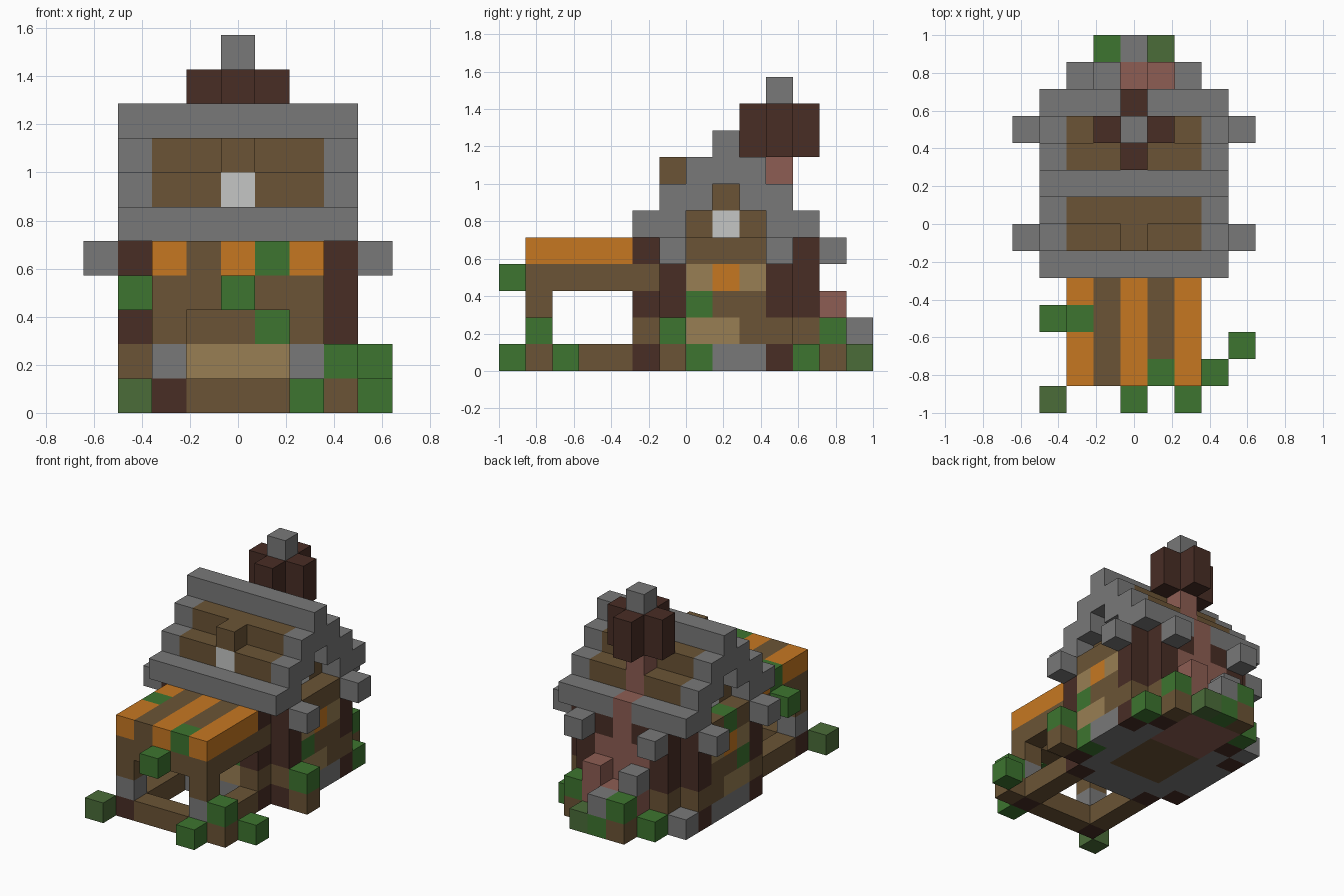
import bpy, bmesh
from mathutils import Vector

cube = bpy.data.objects.get("Cube")
if cube:
    bpy.data.objects.remove(cube, do_unlink=True)

U = 1 / 7  # edge of one block


def linear(c):
    c = min(1, c / 255 * 1.05)
    return c / 12.92 if c <= 0.04045 else ((c + 0.055) / 1.055) ** 2.4


def material(name, hexcode):
    rgb = [linear(v) for v in bytes.fromhex(hexcode)]
    mat = bpy.data.materials.new(name)
    mat.use_nodes = True
    mat.diffuse_color = (*rgb, 1)
    mat.node_tree.nodes["Principled BSDF"].inputs["Base Color"].default_value = (*rgb, 1)
    return mat


MATS = [material(*m) for m in (
    ("wood", "665033"), ("stone", "737373"), ("dark_wood", "452b23"),
    ("leaf", "3a6f2d"), ("moss", "476736"), ("orange_cloth", "bd7220"),
    ("pale_wood", "91784f"), ("brick", "87594f"), ("glass", "bbbdbc"))]
WOOD, STONE, DARK, LEAF, MOSS, ORANGE, PALE, BRICK, GLASS = range(len(MATS))

blocks = {}  # (column, row, level) -> (part, colour)


def span(v):
    return range(v[0], v[1] + 1) if isinstance(v, tuple) else (v,)


def put(part, colour, xs, ys, zs):
    """Fill a box of blocks; each range is a number or a (first, last) pair."""
    for x in span(xs):
        for y in span(ys):
            for z in span(zs):
                blocks[x, y, z] = (part, colour)


# Floor slab with notched corners
put("floor", STONE, (-3, 3), (6, 10), 0)
put("floor", STONE, (-2, 2), (5, 11), 0)
put("floor", WOOD, (-1, 1), (7, 9), 0)
put("floor", BRICK, (-1, 1), (10, 11), 0)

# Front wall with door panel
put("front_wall", WOOD, (-1, 1), 5, (1, 4))
put("front_wall", PALE, (-1, 1), 5, 1)
put("front_wall", LEAF, 1, 5, 2)

for s in (-1, 1):
    # Side walls with a window
    put("side_walls", WOOD, 3 * s, (7, 9), (1, 4))
    put("side_walls", PALE, 3 * s, (7, 8), 1)
    put("side_walls", LEAF, 3 * s, 7, 2)
    put("side_walls", PALE, 3 * s, (7, 9), 3)
    put("side_walls", ORANGE, 3 * s, 8, 3)
    # Posts at each corner, with stone brackets
    for x, y in ((3, 6), (3, 10), (2, 5), (2, 11)):
        put("posts", DARK, x * s, y, (0, 4))
        put("posts", WOOD, x * s, y, 1)
    for x, y in ((4, 6), (4, 10), (2, 12)):
        put("brackets", STONE, x * s, y, 4)
put("side_walls", LEAF, -3, 8, 4)

# Attic body, then stepped roof courses
for z in range(3):
    put("attic", WOOD, (-2, 2), (6 + z, 10 - z), 5 + z)
for s in (-2, 2):
    put("attic", GLASS, s, 8, 5)
for z in range(4):
    for y in (5 + z, 11 - z):
        put("roof", STONE, (-3, 3), y, 5 + z)
        if z in (1, 2):
            put("roof", WOOD, (-2, 2), y, 5 + z)
    if z < 3:
        for x in (-3, 3):
            for y in (6 + z, 10 - z):
                put("roof", STONE, x, y, 5 + z)

# Dormer
put("dormer", GLASS, 0, 6, 6)
put("dormer", WOOD, 0, 6, 7)

# Chimney: broad hearth, narrow flue, cross-shaped cap
put("chimney", BRICK, (-1, 1), 11, (1, 3))
put("back_beam", DARK, (-1, 1), 11, 4)
put("chimney", BRICK, 0, 11, (4, 5))
put("chimney", BRICK, 0, 10, (5, 7))
put("chimney_cap", DARK, 0, (9, 11), (8, 9))
put("chimney_cap", DARK, (-1, 1), 10, (8, 9))
put("chimney_cap", STONE, 0, 10, 10)

# Hearth foot at the back
put("hearth_foot", BRICK, (-1, 1), 12, (0, 1))
put("hearth_foot", BRICK, 1, 12, 2)
put("hearth_foot", STONE, -1, 12, 2)
put("hearth_foot", WOOD, 2, 12, 0)
put("hearth_foot", WOOD, -1, 13, 0)
put("hearth_foot", STONE, 0, 13, 1)
put("hearth_foot", STONE, -3, 11, 0)

# Porch frame
for s in (-2, 2):
    put("porch_frame", WOOD, s, (1, 4), 0)
    put("porch_frame", WOOD, s, 1, (1, 3))
    put("porch_frame", WOOD, s, (1, 5), 3)
    put("porch_frame", DARK, s, 1, 0)
    put("porch_frame", STONE, s, 1, 1)
for z in (0, 3):
    put("porch_frame", WOOD, (-1, 1), 1, z)

# Striped canopy
for x in range(-2, 3):
    put("canopy", WOOD if x % 2 else ORANGE, x, (1, 4), 4)
put("canopy", LEAF, -2, 3, 4)
put("canopy", LEAF, 1, 1, 4)

# Side stumps and bushes
put("stumps", WOOD, 3, 1, 0)
put("stumps", WOOD, 4, 6, 0)
for spot in ((0, 0, 3), (2, 0, 0), (3, 1, 1), (4, 2, 0), (-3, 3, 3), (4, 6, 1),
             (3, 7, 0), (3, 11, 0), (2, 12, 1), (-2, 12, 0), (0, 13, 0), (-1, 13, 1)):
    put("bushes", LEAF, *spot)
put("bushes", MOSS, -3, 0, 0)
put("bushes", MOSS, 1, 13, 0)

# One mesh per part, keeping only exposed block faces
AXES = [Vector(a) for a in ((1, 0, 0), (0, 1, 0), (0, 0, 1))]
for part in dict.fromkeys(p for p, c in blocks.values()):
    bm = bmesh.new()
    for cell, (owner, colour) in blocks.items():
        if owner != part:
            continue
        centre = Vector((cell[0], cell[1] - 6.5, cell[2] + 0.5))
        for a in range(3):
            for s in (-1, 1):
                n = AXES[a] * s
                if tuple(int(c + d) for c, d in zip(cell, n)) in blocks:
                    continue
                u = AXES[(a + 1) % 3]
                v = n.cross(u)
                corners = (-u - v, u - v, u + v, v - u)
                face = bm.faces.new([bm.verts.new((centre + (n + c) / 2) * U) for c in corners])
                face.material_index = colour
    bmesh.ops.remove_doubles(bm, verts=bm.verts[:], dist=U / 100)
    mesh = bpy.data.meshes.new(part)
    bm.to_mesh(mesh)
    bm.free()
    for mat in MATS:
        mesh.materials.append(mat)
    bpy.context.collection.objects.link(bpy.data.objects.new(part, mesh))
